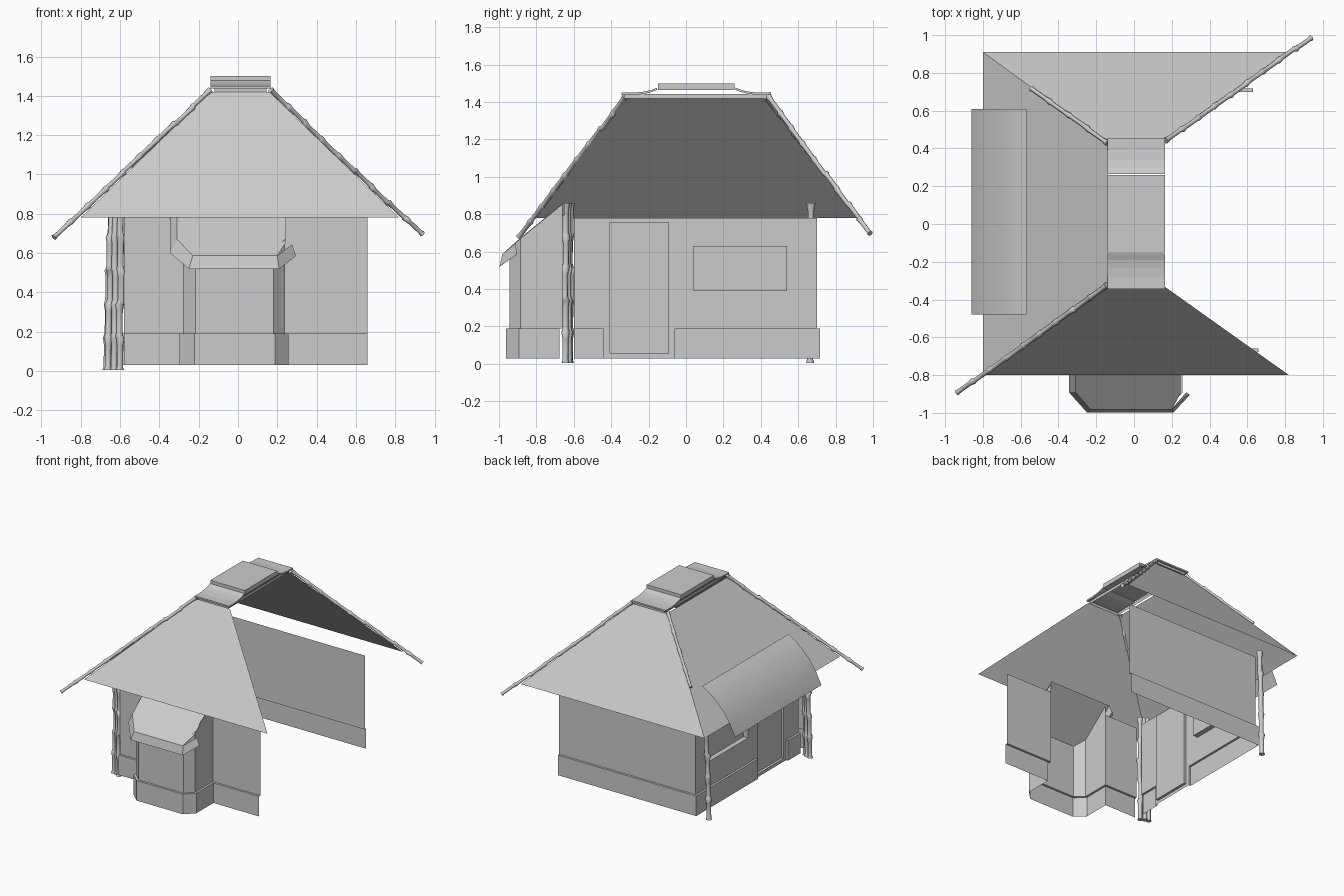
import bpy, random
from math import pi, cos, sin
from mathutils import Vector as V

if "Cube" in bpy.data.objects:
    bpy.data.objects.remove(bpy.data.objects["Cube"])

random.seed(3)


def mesh(name, verts, faces):
    me = bpy.data.meshes.new(name)
    me.from_pydata([tuple(v) for v in verts], [], faces)
    me.update()
    ob = bpy.data.objects.new(name, me)
    bpy.context.collection.objects.link(ob)
    return ob


def loft(name, rows):
    """Quads between successive rows of points."""
    n = len(rows[0])
    verts = [p for r in rows for p in r]
    faces = [(i*n+j, i*n+j+1, (i+1)*n+j+1, (i+1)*n+j)
             for i in range(len(rows)-1) for j in range(n-1)]
    return mesh(name, verts, faces)


def offset(path, d):
    """Shift an open plan path to its left by d, with mitred corners."""
    pts = [V(p) for p in path]
    nrm = []
    for a, b in zip(pts, pts[1:]):
        t = (b-a).normalized()
        nrm.append(V((-t.y, t.x)))
    out = []
    for i, p in enumerate(pts):
        a, b = nrm[max(i-1, 0)], nrm[min(i, len(nrm)-1)]
        out.append(p + (a+b) * d / (1 + a.dot(b)))
    return out


def at(path, z):
    return [(p[0], p[1], z) for p in path]


def bamboo(name, a, b, r, step, wobble=.003):
    """Jointed cane: each joint is slim at the bottom and widens to the node."""
    a, b = V(a), V(b)
    axis = b-a
    q = axis.to_track_quat('Z', 'Y')
    count = max(2, round(axis.length/step))
    rings = []
    for i in range(count):
        j = V((random.uniform(-wobble, wobble), random.uniform(-wobble, wobble), 0))
        for f, k in ((0, 1.15), (.1, .88), (.75, .9), (.96, 1.25)):
            rings.append(((i+f)/count, r*k, j))
    rings.append((1, r*1.3, j))
    n = 8
    verts = []
    for t, rad, j in rings:
        verts += [a + axis*t + q @ (V((cos(2*pi*s/n)*rad, sin(2*pi*s/n)*rad, 0)) + j)
                  for s in range(n)]
    faces = [(i*n+s, i*n+(s+1) % n, (i+1)*n+(s+1) % n, (i+1)*n+s)
             for i in range(len(rings)-1) for s in range(n)]
    faces += [tuple(range(n))[::-1], tuple(range(len(verts)-n, len(verts)))]
    ob = mesh(name, verts, faces)
    for p in ob.data.polygons:
        p.use_smooth = len(p.vertices) == 4
    return ob


# plan of the walls; right side and the front left corner are open
LX, FY, LY, BY, Z0, ZB, ZT = -.575, -.66, -.6, .70, .03, .19, .78
front = [(.66, FY), (.24, FY), (.24, -.885), (.18, -.945), (-.215, -.945),
         (-.28, -.885), (-.28, FY), (LX-.005, FY)]
tops = [ZT, ZT, .67, .615, .615, .67, ZT, ZT]
loft("front_wall", [at(front, ZB), [(p[0], p[1], z) for p, z in zip(front, tops)]])
for side, x in (("right", .24), ("left", -.28)):
    mesh("bay_cheek_" + side, [(x, FY, ZT), (x, -.885, .67), (x, FY, .855)], [(0, 1, 2)])
back = [(LX, BY), (.63, BY)]
loft("back_wall", [at(back, ZB), at(back, ZT)])

# left wall with door and window openings, cut as a grid of panels
ys = [LY, -.44, -.41, -.09, -.06, .04, .54, BY]
zs = [Z0, .055, ZB, .39, .63, .76, ZT]
verts, faces = [], []
for y0, y1 in zip(ys, ys[1:]):
    for z0, z1 in zip(zs, zs[1:]):
        y, z = (y0+y1)/2, (z0+z1)/2
        door = -.41 < y < -.09 and .055 < z < .76
        window = .04 < y < .54 and .39 < z < .63
        skirt = z < ZB and not -.44 < y < -.06
        if door or window or skirt:
            continue
        k = len(verts)
        verts += [(LX, y0, z0), (LX, y0, z1), (LX, y1, z1), (LX, y1, z0)]
        faces.append((k, k+1, k+2, k+3))
mesh("left_wall", verts, faces)


def recess(name, y0, y1, z0, z1, d):
    ring = [(y0, z0), (y1, z0), (y1, z1), (y0, z1)]
    mesh(name, [(LX, *p) for p in ring] + [(LX+d, *p) for p in ring],
         [(i, (i+1) % 4, (i+1) % 4+4, i+4) for i in range(4)] + [(7, 6, 5, 4)])


recess("door", -.41, -.09, .055, .76, .02)
recess("window", .04, .54, .39, .63, .04)

# protruding stone base, broken at the corner and the door
for name, path in (("base_front", front), ("base_left", [(LX, LY), (LX, -.44)]),
                   ("base_back", [(LX, -.06)] + back)):
    out = offset(path, .017)
    loft(name, [at(path, ZB), at(out, ZB), at(out, Z0)])
    if name != "base_front":
        i = -1 if name == "base_left" else 0
        loft(name + "_end", [at([path[i], out[i]], Z0), at([path[i], out[i]], ZB)])

# three thatched roof slopes
E = [(.82, -.8, .78), (-.8, -.8, .78), (-.8, .91, .78), (.82, .91, .78)]
R = [(.16, -.33, 1.42), (-.14, -.33, 1.42), (-.14, .43, 1.42), (.16, .43, 1.42)]
for i, n in enumerate(("front", "left", "back")):
    mesh(n + "_roof", [E[i+1], E[i], R[i], R[i+1]], [(0, 1, 2, 3)])

# ridge cap: overhanging sheet with curved ends and raised slab, on a narrower body
curve = [(-.345, 1.45), (-.28, 1.45), (-.23, 1.455), (-.19, 1.463), (-.155, 1.477)]
curve += [(.11-y, z) for y, z in reversed(curve)]


def extrude_x(name, prof, x0, x1):
    n = len(prof)
    mesh(name, [(x, y, z) for x in (x0, x1) for y, z in prof],
         [(i, (i+1) % n, (i+1) % n+n, i+n) for i in range(n)]
         + [tuple(range(n))[::-1], tuple(range(n, 2*n))])


extrude_x("ridge_slab", [(-.15, 1.465), (-.15, 1.5), (.26, 1.5), (.26, 1.465)], -.14, .165)
for name, part in (("front", curve[:5]), ("back", curve[5:])):
    extrude_x("ridge_end_" + name, part + [(y, z-.012) for y, z in reversed(part)], -.14, .165)
loft("ridge_body", [[(x, y, z) for x, y in ((-.12, -.33), (.145, -.33), (.145, .44),
                                            (-.12, .44), (-.12, -.33))] for z in (1.418, 1.442)])

# curved awning over the door side
arc = [(-.57, 1.02), (-.63, .985), (-.69, .935), (-.75, .875), (-.81, .79), (-.86, .69)]
awn = loft("door_awning", [[(x, y, z) for y in (-.48, .61)] for x, z in arc])
for p in awn.data.polygons:
    p.use_smooth = True

# bay roof sheet and its rim
sheet = [(-.31, -.65, .865), (-.31, -.89, .67), (-.23, -.982, .587),
         (.2, -.982, .587), (.245, -.9, .655), (.245, -.65, .865)]
mesh("bay_roof", sheet, [(0, 1, 2, 3, 4, 5)])
upper = sheet[:4] + [(.275, -.91, .645)]
lower = [(-.345, -.65, .80), (-.345, -.89, .60), (-.25, -.997, .52),
         (.21, -.997, .52), (.295, -.905, .585)]
inner = [(x*.94, y+.015, z+.01) for x, y, z in lower]
loft("bay_roof_rim", [upper, lower, inner])

# bamboo: corner posts and hip poles
for i, (x0, y0, x1, y1) in enumerate(((-.662, -.618, -.645, -.615), (-.63, -.632, -.62, -.632),
                                      (-.605, -.647, -.593, -.645))):
    bamboo(f"front_post_{i+1}", (x0, y0, .005), (x1, y1, .86), .018, .18, .005)
bamboo("back_post", (-.665, .663, .005), (-.645, .67, .86), .02, .18)
bamboo("front_left_hip_pole", (-.935, -.895, .68), (-.14, -.325, 1.427), .0135, .14)
bamboo("back_left_hip_pole", (-.545, .715, 1.045), (-.14, .43, 1.427), .012, .14)
bamboo("back_right_hip_pole", (.935, .985, .695), (.165, .44, 1.427), .0135, .14)
